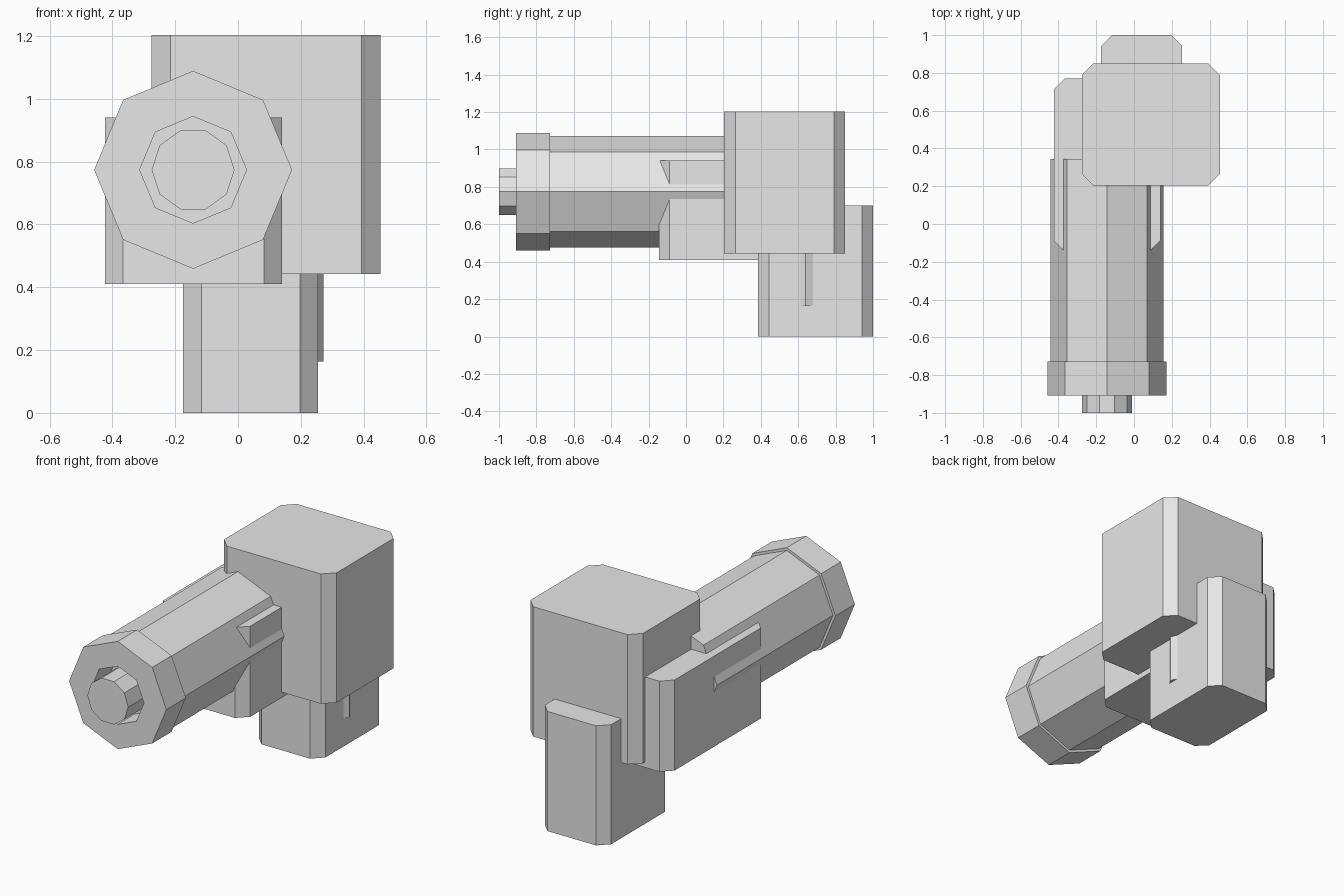
import bpy, bmesh, math

if "Cube" in bpy.data.objects:
    bpy.data.objects.remove(bpy.data.objects["Cube"])

grey = bpy.data.materials.new("light grey")
grey.diffuse_color = (0.8, 0.8, 0.8, 1)
grey.use_nodes = True
grey.node_tree.nodes["Principled BSDF"].inputs["Base Color"].default_value = grey.diffuse_color

AXIS_X, AXIS_Z = -0.143, 0.774   # barrel axis


def finish(name, bm):
    bmesh.ops.recalc_face_normals(bm, faces=bm.faces[:])
    mesh = bpy.data.meshes.new(name)
    bm.to_mesh(mesh)
    bm.free()
    mesh.materials.append(grey)
    obj = bpy.data.objects.new(name, mesh)
    bpy.context.collection.objects.link(obj)
    return obj


def upright_prism(name, outline, z0, z1):
    """Extrude an x-y outline from z0 to z1."""
    bm = bmesh.new()
    face = bm.faces.new([bm.verts.new((x, y, z0)) for x, y in outline])
    up = bmesh.ops.extrude_face_region(bm, geom=[face])["geom"]
    verts = [v for v in up if isinstance(v, bmesh.types.BMVert)]
    bmesh.ops.translate(bm, vec=(0, 0, z1 - z0), verts=verts)
    return finish(name, bm)


def chamfered_block(name, x0, x1, y0, y1, z0, z1, c=0.058):
    """Block whose four upright edges are cut off."""
    outline = [(x0 + c, y0), (x1 - c, y0), (x1, y0 + c), (x1, y1 - c),
               (x1 - c, y1), (x0 + c, y1), (x0, y1 - c), (x0, y0 + c)]
    return upright_prism(name, outline, z0, z1)


def turned(name, sides, profile, closed=False):
    """Sweep (radius, y) points round the barrel axis."""
    bm = bmesh.new()
    rings = []
    for r, y in profile:
        angles = [2 * math.pi * i / sides for i in range(sides)]
        rings.append([bm.verts.new((AXIS_X + r * math.cos(a), y,
                                    AXIS_Z + r * math.sin(a))) for a in angles])
    pairs = list(zip(rings, rings[1:]))
    if closed:
        pairs.append((rings[-1], rings[0]))
    else:
        bm.faces.new(rings[0])
        bm.faces.new(rings[-1])
    for a, b in pairs:
        for i in range(sides):
            j = (i + 1) % sides
            bm.faces.new((a[i], a[j], b[j], b[i]))
    return finish(name, bm)


# Blocks: main housing, handle and the cradle under the barrel
chamfered_block("housing", -0.275, 0.454, 0.204, 0.85, 0.443, 1.203, 0.06)
chamfered_block("handle", -0.175, 0.255, 0.385, 1.0, 0.0, 0.70)
chamfered_block("barrel_cradle", -0.424, 0.14, -0.145, 0.77, 0.41, 0.94)

# Barrel, hollow muzzle collar and inner rod
turned("barrel", 8, [(0.299, -0.75), (0.299, 0.345)])
turned("muzzle_collar", 8, [(0.315, -0.908), (0.315, -0.728),
                            (0.17, -0.728), (0.17, -0.908)], closed=True)
turned("inner_rod", 10, [(0.132, -1.0), (0.132, -0.70)])

# Small wedge ridge on the right side of the handle
upright_prism("side_ridge", [(0.25, 0.605), (0.273, 0.64), (0.25, 0.69)], 0.163, 0.5)
